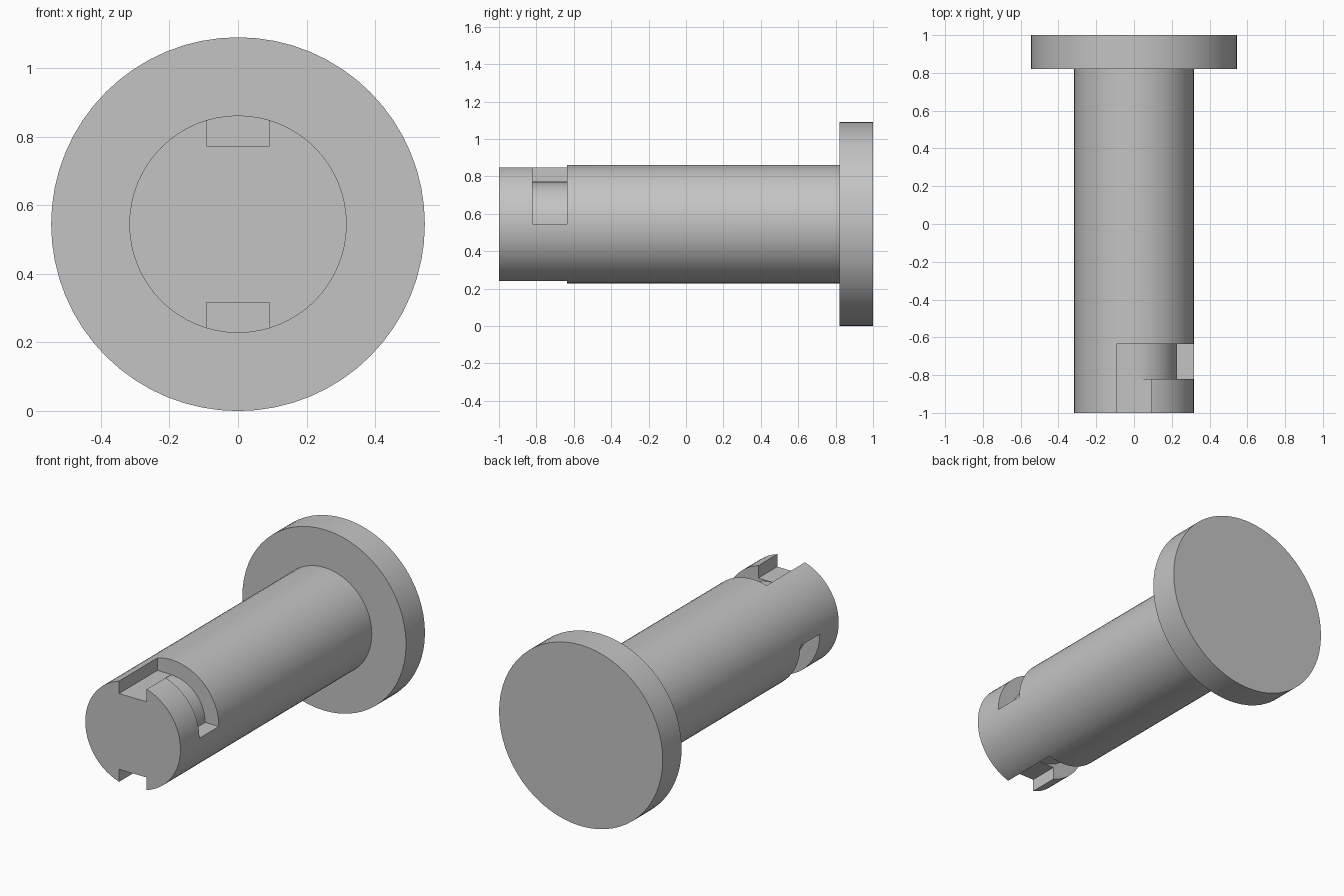
import bpy, bmesh, math
from mathutils import Matrix, Vector

cube = bpy.data.objects.get("Cube")
if cube:
    bpy.data.objects.remove(cube, do_unlink=True)

SEGMENTS = 64
AXIS_Z = 0.545
SHAFT_R, HEAD_R = 0.317, 0.545
SLOT_Y, LIP_Y = -0.635, -0.82
GROOVE_R, FLOOR = 0.226, 0.228

grey = bpy.data.materials.new("plain_grey")
grey.use_nodes = True
colour = (0.55, 0.55, 0.55, 1)
grey.diffuse_color = colour
grey.node_tree.nodes["Principled BSDF"].inputs["Base Color"].default_value = colour


def add_object(name, bm):
    bmesh.ops.recalc_face_normals(bm, faces=bm.faces)
    mesh = bpy.data.meshes.new(name)
    bm.to_mesh(mesh)
    bm.free()
    mesh.materials.append(grey)
    obj = bpy.data.objects.new(name, mesh)
    bpy.context.collection.objects.link(obj)
    return obj


def lathe(name, profile):
    """Closed solid around the y axis from (radius, y) pairs."""
    bm = bmesh.new()
    rings = []
    for r, y in profile:
        angles = [math.tau * i / SEGMENTS for i in range(SEGMENTS)]
        rings.append([bm.verts.new((r * math.cos(a), y, AXIS_Z + r * math.sin(a)))
                      for a in angles])
    for low, high in zip(rings, rings[1:]):
        for i in range(SEGMENTS):
            j = (i + 1) % SEGMENTS
            bm.faces.new((low[i], low[j], high[j], high[i]))
    bm.faces.new(rings[0])
    bm.faces.new(rings[-1])
    return add_object(name, bm)


def prism(name, outline, y0, y1, turn):
    """Extrude an (x, z) outline along y, turned about the pin axis."""
    bm = bmesh.new()
    face = bm.faces.new([bm.verts.new((x, y0, z)) for x, z in outline])
    extruded = bmesh.ops.extrude_face_region(bm, geom=[face], use_keep_orig=True)["geom"]
    moved = [v for v in extruded if isinstance(v, bmesh.types.BMVert)]
    bmesh.ops.translate(bm, verts=moved, vec=Vector((0, y1 - y0, 0)))
    bm.transform(Matrix.Translation((0, 0, AXIS_Z)) @ Matrix.Rotation(turn, 4, "Y"))
    obj = add_object(name, bm)
    obj.hide_render = True
    return obj


def cut(target, cutter):
    mod = target.modifiers.new("slot", "BOOLEAN")
    mod.operation = "DIFFERENCE"
    mod.solver = "EXACT"
    mod.object = cutter
    bpy.context.view_layer.objects.active = target
    bpy.ops.object.modifier_apply(modifier=mod.name)
    bpy.data.objects.remove(cutter, do_unlink=True)


# Shaft with a wide flat head at the back
pin = lathe("locking_pin", [(SHAFT_R, -1), (SHAFT_R, 0.82), (HEAD_R, 0.82), (HEAD_R, 1)])

# Bayonet slots: straight entry, then a quarter-turn groove, on opposite sides
entry = [(-0.092, FLOOR), (0.092, FLOOR), (0.092, 0.4), (-0.092, 0.4)]
steps = SEGMENTS // 4
arc = [math.pi / 2 * i / steps for i in range(steps + 1)]
groove = [(GROOVE_R * math.cos(a), GROOVE_R * math.sin(a)) for a in arc]
groove += [(0.4 * math.cos(a), 0.4 * math.sin(a)) for a in reversed(arc)]
for turn in (0, math.pi):
    cut(pin, prism("entry_cutter", entry, -1.1, SLOT_Y, turn))
    cut(pin, prism("groove_cutter", groove, LIP_Y, SLOT_Y, turn))

# Smooth round walls, sharp edges elsewhere
bpy.ops.object.select_all(action="DESELECT")
pin.select_set(True)
bpy.context.view_layer.objects.active = pin
bpy.ops.object.shade_smooth_by_angle(angle=math.radians(30))
